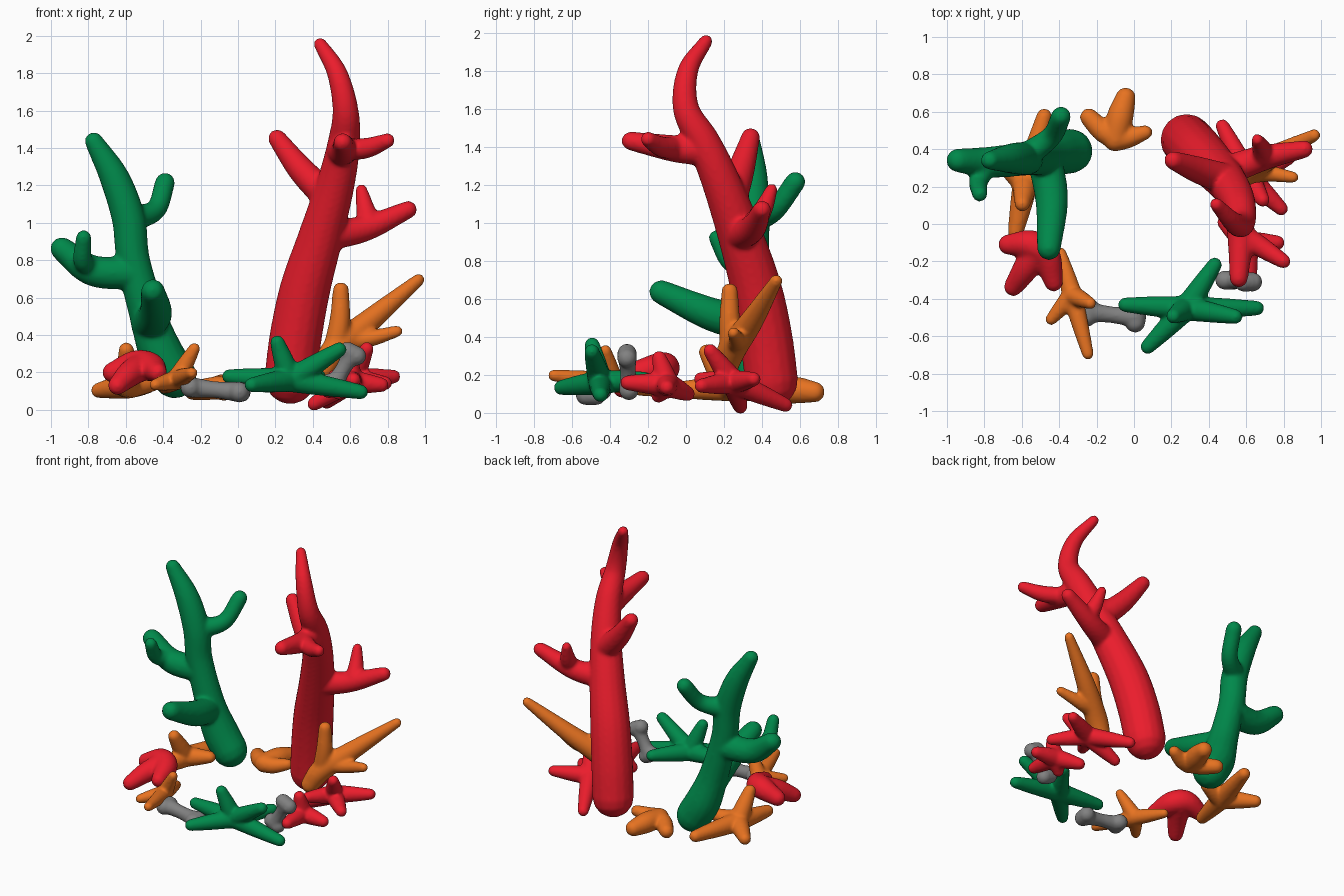
import bpy, bmesh, math
from mathutils import Vector

def material(name, rgb):
    m = bpy.data.materials.new(name)
    m.diffuse_color = (*rgb, 1)
    return m

RED = material("red", (0.83, 0.012, 0.025))
GREEN = material("green", (0.0, 0.25, 0.07))
ORANGE = material("orange", (0.80, 0.17, 0.015))
GREY = material("grey", (0.22, 0.22, 0.22))

def spline(pts, steps=6):
    """Catmull-Rom through (x, y, z, r) points."""
    p = [Vector(q) for q in pts]
    p = [2 * p[0] - p[1]] + p + [2 * p[-1] - p[-2]]
    out = []
    for i in range(1, len(p) - 2):
        a, b, c, d = p[i - 1:i + 3]
        for s in range(steps):
            t = s / steps
            out.append(0.5 * (2 * b + (c - a) * t + (2 * a - 5 * b + 4 * c - d) * t * t
                              + (3 * b - a - 3 * c + d) * t ** 3))
    return out + [p[-2]]

def tube(bm, pts, sides=16):
    """Tapered tube with round ends."""
    s = spline(pts)
    pos = [q.xyz for q in s]
    rad = [q.w for q in s]
    n = len(s)
    tan = [(pos[min(i + 1, n - 1)] - pos[max(i - 1, 0)]).normalized() for i in range(n)]
    dome = [math.radians(a) for a in (75, 50, 25)]
    rings = [(pos[0] - tan[0] * rad[0] * math.sin(a), rad[0] * math.cos(a), tan[0]) for a in dome]
    rings += list(zip(pos, rad, tan))
    rings += [(pos[-1] + tan[-1] * rad[-1] * math.sin(a), rad[-1] * math.cos(a), tan[-1])
              for a in reversed(dome)]
    u = tan[0].orthogonal().normalized()
    prev, loops = tan[0], []
    for c, r, t in rings:
        u = prev.rotation_difference(t) @ u
        prev = t
        v = t.cross(u)
        loops.append([bm.verts.new(c + r * (u * math.cos(k * math.tau / sides)
                                            + v * math.sin(k * math.tau / sides)))
                      for k in range(sides)])
    for a, b in zip(loops, loops[1:]):
        for k in range(sides):
            j = (k + 1) % sides
            bm.faces.new((a[k], a[j], b[j], b[k]))
    bm.faces.new(list(reversed(loops[0])))
    bm.faces.new(loops[-1])

def coral(name, mat, *branches, voxel=0.012, smooth=7):
    """Fuse several branches into one soft organic piece."""
    bm = bmesh.new()
    for b in branches:
        tube(bm, b)
    me = bpy.data.meshes.new(name)
    bm.to_mesh(me)
    bm.free()
    ob = bpy.data.objects.new(name, me)
    bpy.context.collection.objects.link(ob)
    me.materials.append(mat)
    for p in me.polygons:
        p.use_smooth = True
    rm = ob.modifiers.new("fuse", 'REMESH')
    rm.mode, rm.voxel_size, rm.use_smooth_shade = 'VOXEL', voxel, True
    sm = ob.modifiers.new("soften", 'SMOOTH')
    sm.factor, sm.iterations = 0.5, smooth

def star(name, mat, centre, r, tips, tip_r=0.036):
    """Lying coral: plump arms running from one centre to each tip."""
    c = Vector(centre)
    arms = []
    for t in tips:
        t = Vector(t)
        e = t - (t - c).normalized() * tip_r * 0.85
        arms.append([(*c, r), (*c.lerp(e, 0.55), r * 0.45 + tip_r * 0.6), (*e, tip_r)])
    coral(name, mat, *arms, voxel=0.01, smooth=7)

# Tall red coral
coral("tall_red_coral", RED,
      [(.28, .45, .17, .14), (.31, .42, .40, .14), (.36, .37, .65, .135), (.44, .29, .92, .12),
       (.52, .19, 1.2, .103), (.565, .095, 1.42, .088), (.575, 0, 1.6, .07), (.53, .01, 1.8, .055),
       (.44, .105, 1.955, .036)],
      [(.49, .24, 1.13, .085), (.34, .29, 1.28, .072), (.21, .34, 1.45, .05)],
      [(.46, .27, .93, .085), (.68, .35, .97, .07), (.91, .40, 1.07, .048)],
      [(.70, .36, 1.0, .062), (.68, .41, 1.08, .05), (.66, .45, 1.175, .033)],
      [(.55, .10, 1.38, .08), (.57, -.06, 1.39, .072), (.56, -.29, 1.43, .05)],
      [(.57, -.05, 1.39, .06), (.69, -.13, 1.40, .055), (.80, -.20, 1.44, .04)])

# Green tree coral
coral("green_tree_coral", GREEN,
      [(-.34, .39, .18, .12), (-.41, .38, .30, .12), (-.48, .36, .5, .10), (-.56, .35, .8, .09),
       (-.585, .35, 1.02, .09), (-.66, .35, 1.24, .08), (-.77, .34, 1.435, .05)],
      [(-.57, .37, 1.02, .07), (-.44, .47, 1.07, .056), (-.39, .575, 1.215, .054)],
      [(-.56, .35, .73, .09), (-.78, .33, .745, .083), (-.94, .34, .86, .064)],
      [(-.78, .33, .76, .06), (-.83, .23, .80, .052), (-.825, .16, .92, .042)],
      [(-.48, .36, .46, .095), (-.44, .13, .52, .088), (-.455, -.13, .635, .064)])

# Leaning orange coral
coral("leaning_orange_coral", ORANGE,
      [(.45, .20, .21, .062), (.53, .24, .33, .075), (.72, .35, .49, .062), (.965, .475, .695, .034)],
      [(.52, .24, .33, .065), (.545, .23, .48, .056), (.55, .23, .64, .044)],
      [(.55, .25, .36, .05), (.70, .27, .38, .046), (.85, .25, .42, .032)])

# Low red corals on the right
star("right_red_coral_front", RED, (.60, -.10, .15), .065,
     [(.62, -.34, .16), (.46, .03, .09), (.60, -.15, .32), (.80, -.10, .13), (.52, -.16, .07)], .04)
star("right_red_coral_back", RED, (.61, .25, .16), .065,
     [(.46, .55, .03), (.86, .37, .18), (.81, .06, .14), (.70, .11, .35), (.38, .29, .015),
      (.50, .05, .18)], .038)

# Low red coral on the left
coral("left_red_coral", RED,
      [(-.67, -.11, .20, .056), (-.55, -.11, .24, .078), (-.47, -.17, .23, .078),
       (-.43, -.31, .20, .052)],
      [(-.52, -.14, .23, .078), (-.58, -.24, .19, .07), (-.645, -.335, .13, .052)])

# Low orange corals
star("left_orange_coral", ORANGE, (-.58, .22, .13), .07,
     [(-.47, .61, .13), (-.77, .40, .10), (-.64, -.08, .12), (-.60, .09, .35), (-.38, .27, .16)],
     .042)
star("front_orange_coral", ORANGE, (-.33, -.38, .16), .055,
     [(-.40, -.13, .11), (-.24, -.72, .20), (-.46, -.53, .13), (-.22, -.43, .35)], .032)
coral("back_orange_coral", ORANGE,
      [(-.10, .45, .12, .064), (-.075, .57, .12, .072), (-.045, .675, .11, .056)],
      [(-.10, .46, .12, .062), (-.17, .50, .11, .06), (-.24, .57, .10, .05)],
      [(-.10, .45, .12, .062), (-.03, .46, .12, .055), (.06, .49, .14, .04)])

# Spreading green coral at the front
star("front_green_coral", GREEN, (.28, -.45, .16), .066,
     [(-.08, -.43, .18), (.69, -.45, .09), (.20, -.50, .39), (.57, -.50, .34),
      (.45, -.19, .18), (.05, -.68, .13)], .04)

# Grey bones: a stout shaft with two knobs at each end
def bone(name, a, b, side, r):
    a, b, s = Vector(a), Vector(b), Vector(side)
    m = a.lerp(b, 0.5)
    parts = [[(*a, r * 1.2), (*m, r * 0.95), (*b, r * 1.2)]]
    for e in (a, b):
        parts += [[(*(e + s * k * .5), r), (*(e + s * k), r * 1.2)] for k in (1, -1)]
    coral(name, GREY, *parts, voxel=0.01, smooth=7)

bone("front_bone", (-.25, -.47, .12), (.01, -.50, .095), (.004, .025, 0), .047)
bone("right_bone", (.61, -.31, .30), (.51, -.30, .13), (.024, 0, -.012), .044)
